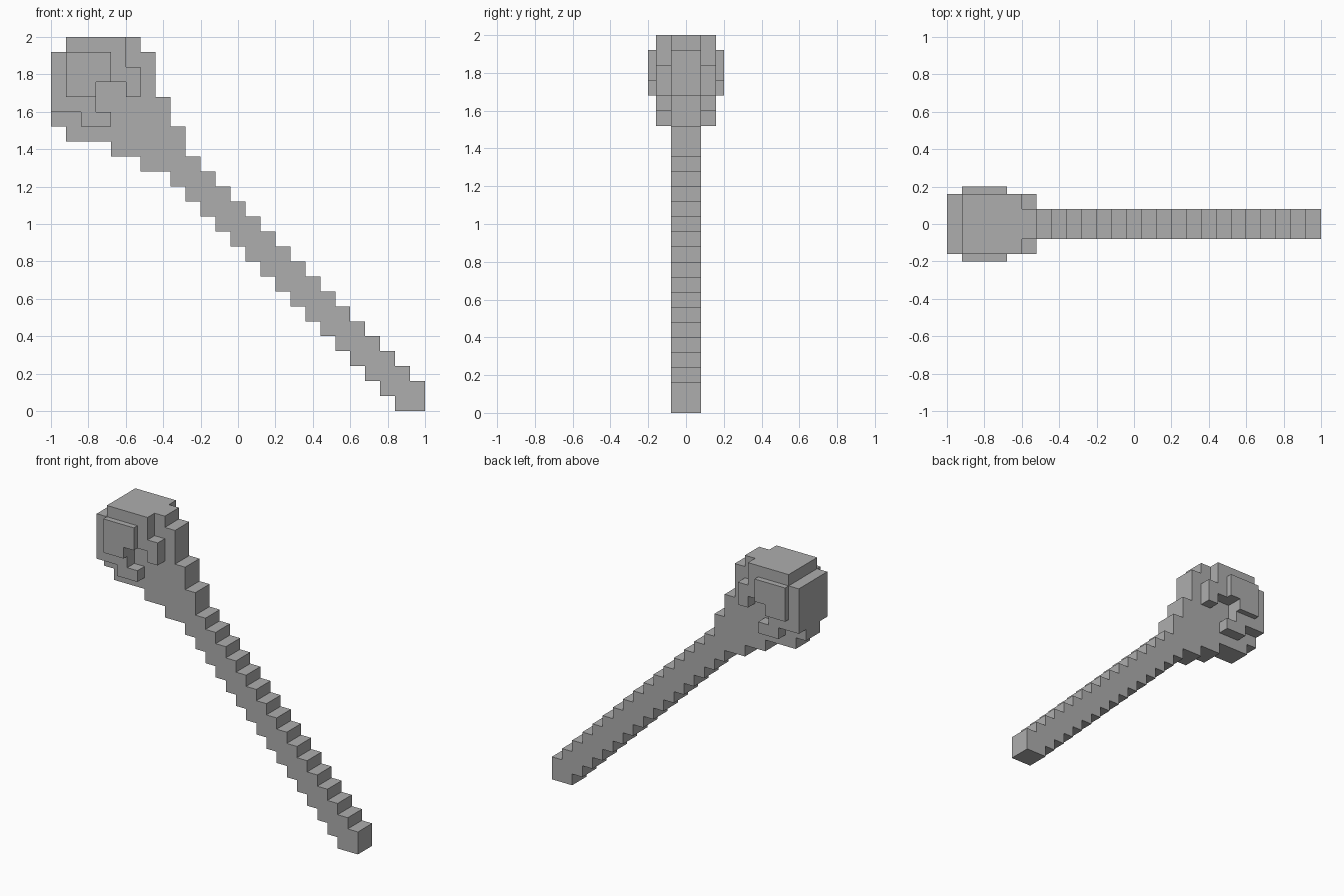
import bpy
import bmesh

cube = bpy.data.objects.get("Cube")
if cube:
    bpy.data.objects.remove(cube, do_unlink=True)

STEP = 0.08   # size of one block
COUNT = 25    # blocks along each side

grey = bpy.data.materials.new("stone grey")
grey.use_nodes = True
colour = (0.42, 0.42, 0.42, 1)
grey.diffuse_color = colour
grey.node_tree.nodes["Principled BSDF"].inputs["Base Color"].default_value = colour


def slab(name, outline, y0, y1):
    """Extrude an outline given in blocks (across, up) from y0 to y1."""
    bm = bmesh.new()
    verts = [bm.verts.new((u * STEP - 1, y0, v * STEP)) for u, v in outline]
    face = bm.faces.new(verts)
    result = bmesh.ops.extrude_face_region(bm, geom=[face], use_keep_orig=True)
    moved = [g for g in result["geom"] if isinstance(g, bmesh.types.BMVert)]
    bmesh.ops.translate(bm, verts=moved, vec=(0, y1 - y0, 0))
    bmesh.ops.recalc_face_normals(bm, faces=bm.faces)
    mesh = bpy.data.meshes.new(name)
    bm.to_mesh(mesh)
    bm.free()
    mesh.materials.append(grey)
    obj = bpy.data.objects.new(name, mesh)
    bpy.context.collection.objects.link(obj)
    return obj


def staircase(heights):
    """Stepped line over the block columns, without repeated points."""
    points = []
    for u, v in enumerate(heights):
        if points and points[-1][1] == v:
            points.pop()
        else:
            points.append((u, v))
        points.append((u + 1, v))
    return points


# Handle and middle of the head: one stepped diagonal silhouette
tops = [24] + [25] * 5 + [24, 21, 19] + [26 - u for u in range(9, COUNT)]
bottoms = [19, 18, 18, 18, 17, 17, 16, 16] + [max(23 - u, 0) for u in range(8, COUNT)]
slab("handle_and_head_core", staircase(tops) + staircase(bottoms)[::-1], -0.08, 0.08)

# Raised layers on both sides of the head
cheek = [(0, 20), (0, 24), (1, 24), (1, 25), (5, 25), (5, 23), (6, 23), (6, 21),
         (5, 21), (5, 22), (3, 22), (3, 20), (4, 20), (4, 19), (2, 19), (2, 20)]
boss = [(1, 21), (1, 24), (4, 24), (4, 22), (3, 22), (3, 21)]
for side, sign in (("front", -1), ("back", 1)):
    slab(side + "_head_layer", cheek, sign * 0.08, sign * 0.16)
    slab(side + "_head_boss", boss, sign * 0.16, sign * 0.20)
